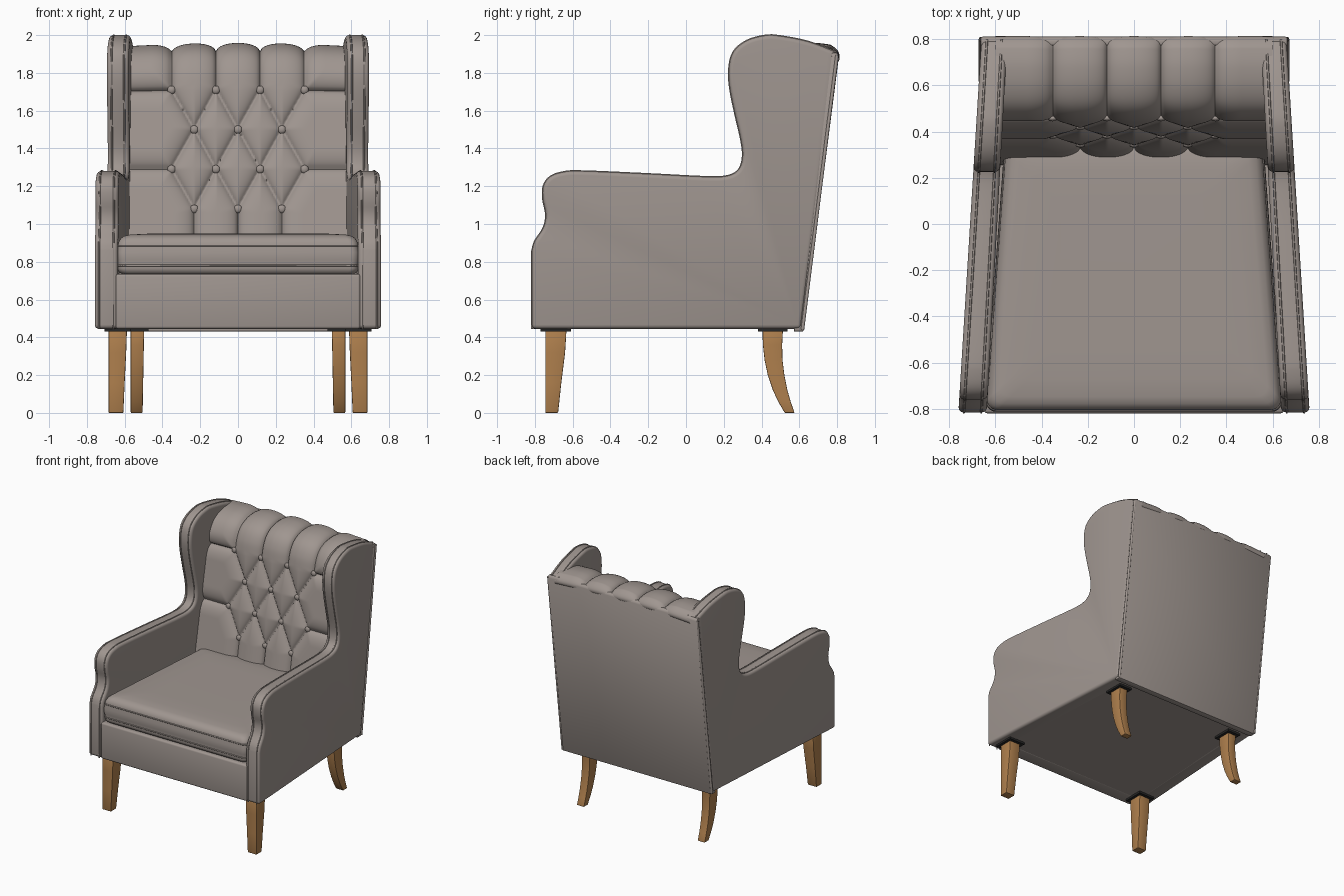
import bpy, bmesh, math
from mathutils import Vector

if "Cube" in bpy.data.objects:
    bpy.data.objects.remove(bpy.data.objects["Cube"])


def material(name, rgb):
    m = bpy.data.materials.new(name)
    m.diffuse_color = (*rgb, 1)
    m.use_nodes = True
    m.node_tree.nodes["Principled BSDF"].inputs["Base Color"].default_value = m.diffuse_color
    return m


FABRIC = material("warm grey leather", (0.35, 0.305, 0.28))
WOOD = material("oak wood", (0.43, 0.215, 0.075))
BLACK = material("black pad", (0.02, 0.02, 0.02))


def finish(name, bm, mat, angle=40):
    bmesh.ops.recalc_face_normals(bm, faces=bm.faces)
    me = bpy.data.meshes.new(name)
    bm.to_mesh(me)
    bm.free()
    me.materials.append(mat)
    me.shade_smooth()
    me.set_sharp_from_angle(angle=math.radians(angle))
    ob = bpy.data.objects.new(name, me)
    bpy.context.collection.objects.link(ob)
    return ob


def loft(name, rings, mat, bevel=0.0, segs=3):
    """Skin a list of equal-length rings, cap both ends, round the hard edges."""
    bm = bmesh.new()
    vs = [[bm.verts.new(p) for p in r] for r in rings]
    n = len(rings[0])
    for a, b in zip(vs, vs[1:]):
        for i in range(n):
            j = (i + 1) % n
            bm.faces.new((a[i], a[j], b[j], b[i]))
    bm.faces.new(vs[0])
    bm.faces.new(vs[-1])
    bmesh.ops.recalc_face_normals(bm, faces=bm.faces)
    if bevel:
        hard = [e for e in bm.edges if e.calc_face_angle(0) > 0.7]
        bmesh.ops.bevel(bm, geom=hard, offset=bevel, segments=segs, profile=0.5,
                        affect='EDGES', clamp_overlap=False)
    return finish(name, bm, mat)


def tube(name, pts, radius, mat, closed=False):
    cu = bpy.data.curves.new(name, 'CURVE')
    cu.dimensions = '3D'
    cu.bevel_depth = radius
    cu.bevel_resolution = 1
    sp = cu.splines.new('POLY')
    sp.points.add(len(pts) - 1)
    for p, q in zip(sp.points, pts):
        p.co = (*q, 1)
    sp.use_cyclic_u = closed
    cu.materials.append(mat)
    ob = bpy.data.objects.new(name, cu)
    bpy.context.collection.objects.link(ob)


def smooth(pts, n):
    """Catmull-Rom through 2D points."""
    p = [Vector(q) for q in pts]
    p = [2 * p[0] - p[1]] + p + [2 * p[-1] - p[-2]]
    out = []
    for a, b, c, d in zip(p, p[1:], p[2:], p[3:]):
        for k in range(n):
            t = k / n
            out.append(0.5 * (2 * b + (c - a) * t + (2 * a - 5 * b + 4 * c - d) * t * t
                              + (3 * b - a - 3 * c + d) * t ** 3))
    return out + [p[-2]]


# Arm and wing side panels, narrowing towards the back
edge = smooth([(-0.815, 0.86), (-0.80, 0.91), (-0.755, 0.98), (-0.742, 1.05), (-0.757, 1.13),
               (-0.755, 1.20), (-0.72, 1.25), (-0.65, 1.275), (-0.55, 1.28), (-0.2, 1.265),
               (0.1, 1.25), (0.22, 1.255), (0.28, 1.29), (0.30, 1.36), (0.29, 1.45),
               (0.26, 1.58), (0.232, 1.72), (0.227, 1.82), (0.25, 1.91), (0.32, 1.97),
               (0.42, 1.998), (0.5, 1.995), (0.65, 1.965), (0.797, 1.91)], 4)
outline = [(-0.815, 0.445)] + [tuple(q) for q in edge] + [(0.61, 0.445)]


def outer(y):
    return 0.76 - 0.062 * (y + 0.82)


def inner(y):
    return 0.637 - 0.055 * (y + 0.82)


for side, s in (("left", -1), ("right", 1)):
    loft(side + "_arm_and_wing",
         [[(s * f(y), y, z) for y, z in outline] for f in (outer, inner)], FABRIC, 0.022, 4)
    for tag, f, d in (("outer", outer, -0.024), ("inner", inner, 0.024)):
        tube(f"{side}_{tag}_seam", [(s * (f(y) + d), y, z) for y, z in outline[:-1]],
             0.005, FABRIC)

# Seat frame and front rail
loft("seat_frame", [[(-0.66, -0.76, z), (0.66, -0.76, z), (0.60, 0.6, z), (-0.60, 0.6, z)]
                    for z in (0.447, 0.74)], FABRIC)
loft("front_rail", [[(x, -0.819, 0.445), (x, -0.819, 0.735), (x, -0.70, 0.735), (x, -0.70, 0.445)]
                    for x in (-0.648, 0.648)], FABRIC, 0.014)

# Reclined flat rear panel with corner piping
rear = [(0.57, 0.43), (0.622, 0.43), (0.81, 1.89), (0.80, 1.908), (0.772, 1.908)]
loft("rear_panel", [[(x, y, z) for y, z in rear] for x in (-0.664, 0.664)], FABRIC, 0.008, 2)
for s in (-1, 1):
    tube("rear_piping", [(s * 0.662, 0.617, 0.44), (s * 0.662, 0.80, 1.895)], 0.01, FABRIC)


# Seat cushion: rounded tapered outline stacked in rings
def cushion_ring(z, inset, r=0.045):
    y0, y1 = -0.812 + inset, 0.37 - inset
    w0, w1 = 0.642 - inset, 0.562 - inset
    pts = []
    for k, (cx, cy) in enumerate(((w1 - r, y1 - r), (-w1 + r, y1 - r),
                                  (-w0 + r, y0 + r), (w0 - r, y0 + r))):
        for i in range(6):
            a = math.radians(90 * k + 18 * i)
            pts.append((cx + r * math.cos(a), cy + r * math.sin(a), z))
    return pts


loft("seat_cushion", [cushion_ring(z, i) for z, i in (
    (0.732, 0.03), (0.745, 0.012), (0.765, 0.004), (0.78, 0.006), (0.81, 0.0), (0.85, 0.0),
    (0.88, 0.006), (0.90, 0.008), (0.92, 0.018), (0.935, 0.035), (0.943, 0.065),
    (0.948, 0.14), (0.95, 0.25))], FABRIC)
for z in (0.78, 0.885):
    tube("cushion_seam", cushion_ring(z, 0.006), 0.005, FABRIC, True)

# Button positions and the creases that join them
rows = [(1.71, (-0.352, -0.117, 0.117, 0.352)), (1.50, (-0.232, 0, 0.232)),
        (1.29, (-0.352, -0.117, 0.117, 0.352)), (1.08, (-0.232, 0, 0.232))]
buttons = [(x, z) for z, xs in rows for x in xs]
creases = [(a, b) for a in buttons for b in buttons
           if 0.1 < a[1] - b[1] < 0.3 and abs(a[0] - b[0]) < 0.15]
creases += [((x, 1.71), (x, 3)) for x in rows[0][1]]
creases += [((x, 1.08), (x, 0.5)) for x in rows[3][1]]
creases += [((s * 0.352, z), (s * 0.7, z)) for s in (-1, 1) for z in (1.71, 1.29)]
segments = [(a[0], a[1], b[0] - a[0], b[1] - a[1]) for a, b in creases]


def puff(x, s):
    """Pillow height from the distance to the nearest crease."""
    best = 1.0
    for ax, ay, dx, dy in segments:
        t = max(0, min(1, ((x - ax) * dx + (s - ay) * dy) / (dx * dx + dy * dy)))
        best = min(best, (x - ax - t * dx) ** 2 + (s - ay - t * dy) ** 2)
    u = 1 - min(math.sqrt(best) / 0.11, 1)
    return 0.046 * math.sqrt(1 - u * u)


def lean(z):
    return 0.36 + 0.18 * (z - 1.08)


# Tufted backrest: grid swept up the lean and over the top
path = [Vector((lean(0.75 + 0.0096 * i), 0.75 + 0.0096 * i)) for i in range(100)]
path += smooth([(lean(1.71), 1.71), (0.495, 1.80), (0.535, 1.865), (0.60, 1.90),
                (0.68, 1.912), (0.75, 1.905), (0.785, 1.893), (0.79, 1.87)], 10)
bm = bmesh.new()
NX, grid, s = 144, [], 0.75
for k, p in enumerate(path):
    if k:
        s = p.y if k <= 100 else s + (p - path[k - 1]).length
    t = (path[min(k + 1, len(path) - 1)] - path[max(k - 1, 0)]).normalized()
    fade = min(1, 0.25 + (len(path) - 1 - k) / 25)
    row = []
    for i in range(NX + 1):
        x = -0.6 + 1.2 * i / NX
        h = puff(x, s) * fade
        crown = 0.05 * x * x * max(0, min(1, (p.y - 1.6) / 0.25))
        row.append(bm.verts.new((x, p.x - t.y * h, p.y + t.x * h - crown)))
    grid.append(row)
for a, b in zip(grid, grid[1:]):
    for i in range(NX):
        bm.faces.new((a[i], a[i + 1], b[i + 1], b[i]))
ob = finish("tufted_backrest", bm, FABRIC, 80)
if sum(f.normal.y * f.area for f in ob.data.polygons) > 0:
    ob.data.flip_normals()

# Buttons
for x, z in buttons:
    bm = bmesh.new()
    bmesh.ops.create_uvsphere(bm, u_segments=16, v_segments=10, radius=0.022)
    bmesh.ops.scale(bm, vec=(1, 0.6, 1), verts=bm.verts)
    bmesh.ops.translate(bm, vec=(x, lean(z) - 0.016, z), verts=bm.verts)
    finish("button", bm, FABRIC)


# Legs: (z, x inner, x outer, y front, y back)
front = [(0.435, 0.588, 0.685, -0.745, -0.633), (0.32, 0.592, 0.685, -0.745, -0.64),
         (0.16, 0.6, 0.685, -0.745, -0.66), (0, 0.607, 0.685, -0.745, -0.677)]
back = [(z, 0.497 + 0.008 * (1 - z / 0.435), 0.568, a, b) for z, a, b in (
    (0.435, 0.405, 0.513), (0.36, 0.407, 0.509), (0.28, 0.416, 0.511), (0.20, 0.433, 0.521),
    (0.12, 0.46, 0.537), (0.06, 0.488, 0.554), (0, 0.523, 0.575))]
for s in (-1, 1):
    for tag, secs in (("front", front), ("back", back)):
        loft(tag + "_leg", [[(s * a, c, z), (s * b, c, z), (s * b, d, z), (s * a, d, z)]
                            for z, a, b, c, d in secs], WOOD, 0.004, 2)
        _, a, b, c, d = secs[0]
        loft(tag + "_leg_pad", [[(s * (a - .022), c - .025, z), (s * (b + .022), c - .025, z),
                                 (s * (b + .022), d + .025, z), (s * (a - .022), d + .025, z)]
                                for z in (0.43, 0.45)], BLACK)
